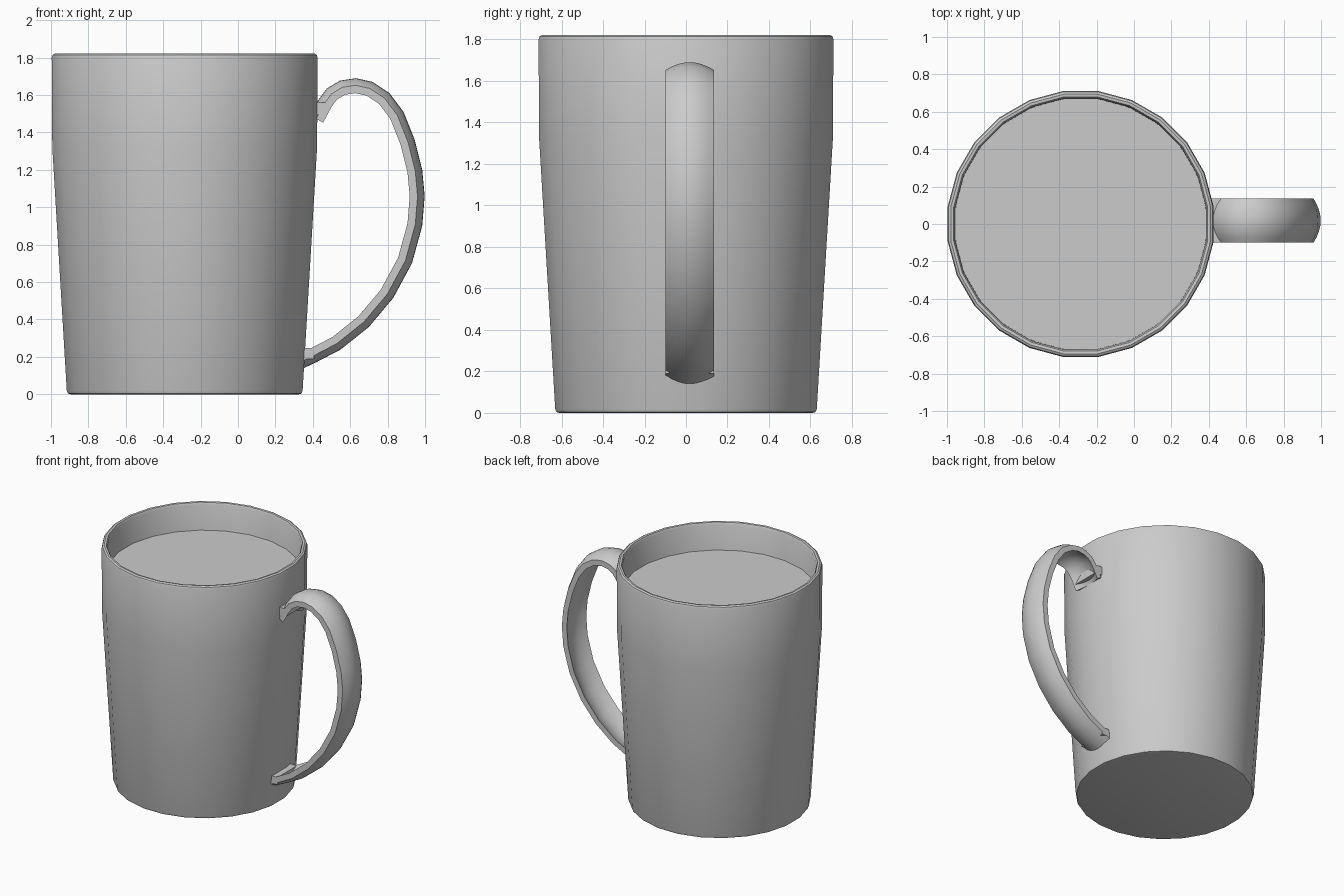
import bpy, bmesh, math
from mathutils import Vector

cube = bpy.data.objects.get("Cube")
if cube:
    bpy.data.objects.remove(cube, do_unlink=True)

CX = -0.285          # mug axis
HANDLE_Y = 0.018     # handle centre line
SIDES = 24

grey = bpy.data.materials.new("light_grey")
grey.use_nodes = True
grey.diffuse_color = (0.6, 0.6, 0.6, 1)
grey.node_tree.nodes["Principled BSDF"].inputs["Base Color"].default_value = (0.6, 0.6, 0.6, 1)


def finish(bm, name, angle=30):
    bmesh.ops.recalc_face_normals(bm, faces=bm.faces)
    mesh = bpy.data.meshes.new(name)
    bm.to_mesh(mesh)
    bm.free()
    ob = bpy.data.objects.new(name, mesh)
    bpy.context.collection.objects.link(ob)
    mesh.materials.append(grey)
    bpy.ops.object.select_all(action='DESELECT')
    ob.select_set(True)
    bpy.context.view_layer.objects.active = ob
    bpy.ops.object.shade_smooth_by_angle(angle=math.radians(angle))
    return ob


def skin(bm, rings):
    """Join successive closed rings with quads and cap both ends."""
    n = len(rings[0])
    for a, b in zip(rings, rings[1:]):
        for i in range(n):
            j = (i + 1) % n
            bm.faces.new((a[i], a[j], b[j], b[i]))
    bm.faces.new(rings[0])
    bm.faces.new(rings[-1])


# Mug body: profile from underside, up the outer wall, over the rim to the inner floor
profile = [(0.615, 0.0), (0.63, 0.004), (0.636, 0.02), (0.714, 1.32), (0.717, 1.80),
           (0.712, 1.815), (0.70, 1.822), (0.685, 1.82), (0.677, 1.805),
           (0.672, 1.32), (0.59, 0.08)]
bm = bmesh.new()
rings = []
for r, z in profile:
    rings.append([bm.verts.new((CX + r * math.cos(t), r * math.sin(t), z))
                  for t in ((i + 0.5) * 2 * math.pi / SIDES for i in range(SIDES))])
skin(bm, rings)
finish(bm, "mug_body")

# Drink surface
bm = bmesh.new()
bmesh.ops.create_circle(bm, cap_ends=True, segments=48, radius=0.674)
bmesh.ops.translate(bm, verts=bm.verts, vec=(CX, 0, 1.61))
drink = finish(bm, "drink_surface")
if drink.data.polygons[0].normal.z < 0:
    drink.data.flip_normals()

# Handle: crescent section swept along the outer crest line
crest = [(0.385, 1.49), (0.43, 1.575), (0.475, 1.635), (0.545, 1.677), (0.63, 1.69),
         (0.72, 1.67), (0.81, 1.61), (0.885, 1.51), (0.945, 1.36), (0.985, 1.20),
         (0.998, 1.06), (0.985, 0.90), (0.93, 0.70), (0.83, 0.515), (0.70, 0.36),
         (0.55, 0.24), (0.42, 0.172), (0.33, 0.13)]
HALF, BULGE, THICK, STEPS = 0.118, 0.038, 0.042, 8
section = []
for i in range(STEPS + 1):
    u = -1 + 2 * i / STEPS
    section.append((u * HALF, BULGE * u * u))
section += [(y, d + THICK) for y, d in reversed(section)]
pts = [Vector((x, 0, z)) for x, z in crest]
bm = bmesh.new()
rings = []
for i, p in enumerate(pts):
    t = (pts[min(i + 1, len(pts) - 1)] - pts[max(i - 1, 0)]).normalized()
    inward = Vector((-t.z, 0, t.x)) * -1
    if inward.dot(Vector((0.6, 0, 1.0)) - p) < 0:
        inward = -inward
    rings.append([bm.verts.new(p + inward * d + Vector((0, HANDLE_Y + y, 0))) for y, d in section])
skin(bm, rings)
finish(bm, "handle", 40)

# Small tabs where the handle meets the wall
for name, x0, x1, z0, z1 in (("upper_handle_tab", 0.40, 0.47, 1.495, 1.56),
                             ("lower_handle_tab", 0.33, 0.405, 0.19, 0.247)):
    bm = bmesh.new()
    bmesh.ops.create_cube(bm, size=1)
    for v in bm.verts:
        v.co = Vector((x0 if v.co.x < 0 else x1, HANDLE_Y + v.co.y * 2 * HALF,
                       z0 if v.co.z < 0 else z1))
    finish(bm, name)
